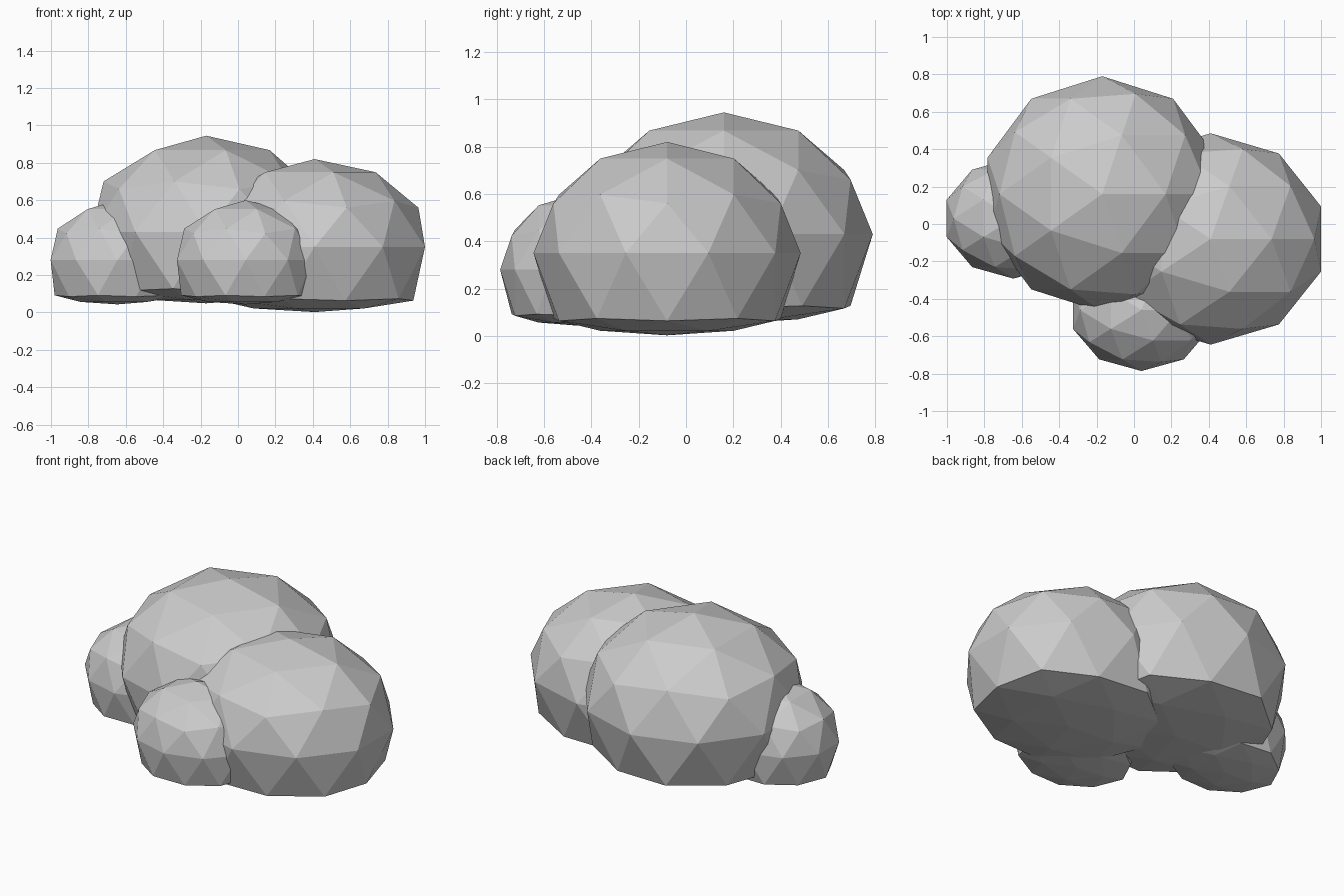
import bpy

if "Cube" in bpy.data.objects:
    bpy.data.objects.remove(bpy.data.objects["Cube"])

# Rounded clumps: name, centre, radii
CLUMPS = [
    ("large_back_clump", (-0.17, 0.16, 0.43), (0.645, 0.63, 0.515)),
    ("right_clump", (0.41, -0.08, 0.35), (0.62, 0.565, 0.47)),
    ("small_front_clump", (0.04, -0.46, 0.28), (0.385, 0.326, 0.32)),
    ("small_left_clump", (-0.645, 0.03, 0.28), (0.375, 0.322, 0.32)),
]


def add_clump(name, centre, radii):
    """Faceted ball with its underside squashed nearly flat."""
    bpy.ops.mesh.primitive_ico_sphere_add(subdivisions=2, radius=1)
    obj = bpy.context.object
    obj.name = name
    for v in obj.data.vertices:
        if v.co.z < -0.3:
            v.co.z = 0.275 * v.co.z - 0.465
        v.co = [c + r * p for c, r, p in zip((0, 0, 0), radii, v.co)]
    obj.location = centre
    return obj


for clump in CLUMPS:
    add_clump(*clump)
